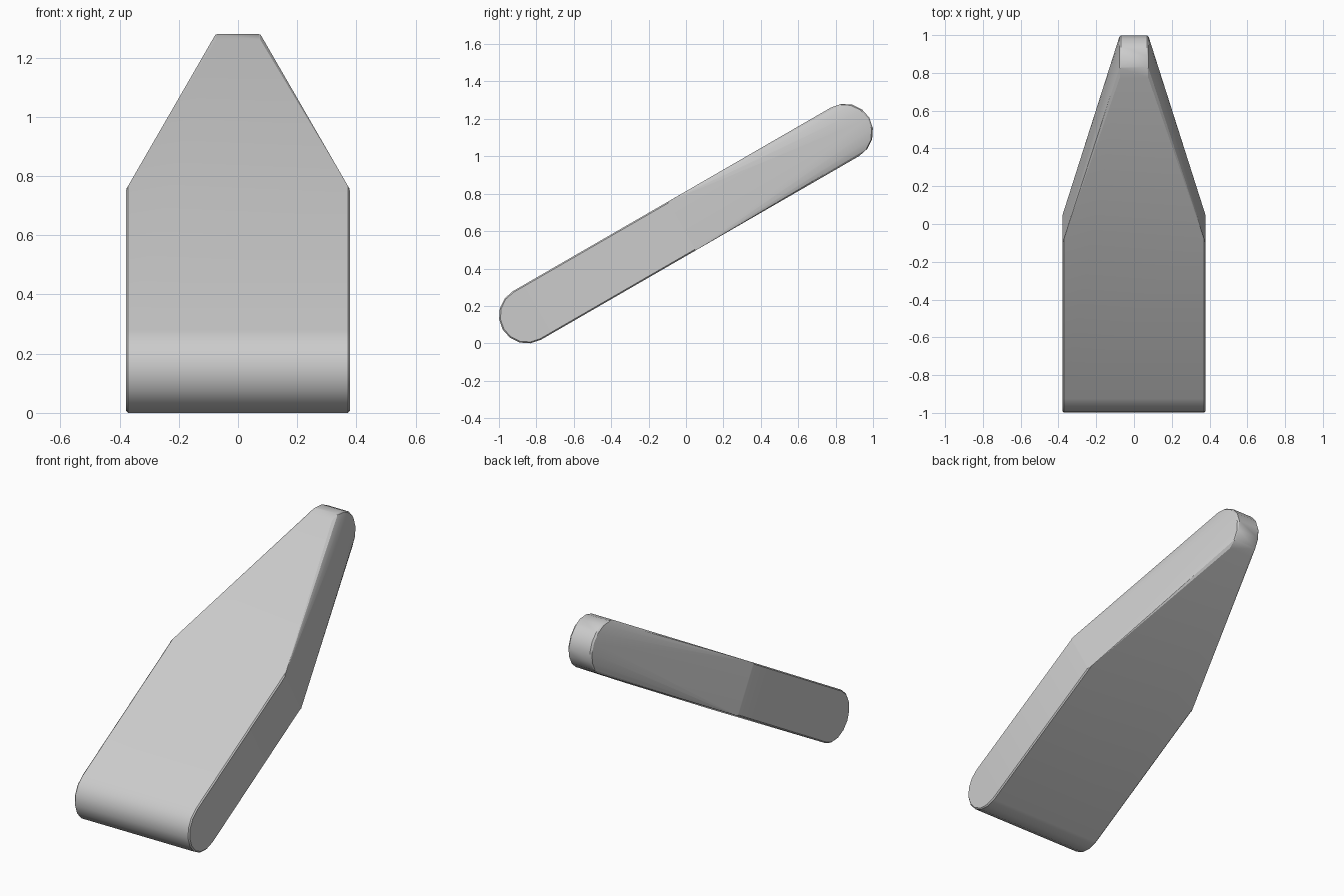
import bpy, bmesh
from math import sin, cos, pi, radians
from mathutils import Matrix

default = bpy.data.objects.get("Cube")
if default:
    bpy.data.objects.remove(default, do_unlink=True)

R = 0.15            # half thickness, also the radius of both rounded ends
REACH = 0.982       # distance from the middle to each end axis
WIDE, NARROW = 0.378, 0.075
STEPS = 8


def material(name, value):
    mat = bpy.data.materials.new(name)
    mat.use_nodes = True
    mat.diffuse_color = (value, value, value, 1)
    mat.node_tree.nodes["Principled BSDF"].inputs["Base Color"].default_value = (value, value, value, 1)
    return mat


def rounded_end(bm, centre, direction, half_width):
    """Half circle of points on both sides, facing along +y or -y."""
    for side in (-1, 1):
        for i in range(STEPS + 1):
            a = pi * i / STEPS - pi / 2
            bm.verts.new((side * half_width, centre + direction * R * cos(a), R * sin(a)))


# Slab: wide rounded end, straight shoulders, tapering to a narrow rounded end
bm = bmesh.new()
rounded_end(bm, -REACH, -1, WIDE)
for x in (-WIDE, WIDE):
    for z in (-R, R):
        bm.verts.new((x, -0.03, z))
rounded_end(bm, REACH, 1, NARROW)
bmesh.ops.convex_hull(bm, input=bm.verts[:])
bmesh.ops.dissolve_limit(bm, angle_limit=radians(1), verts=bm.verts[:], edges=bm.edges[:])
bmesh.ops.recalc_face_normals(bm, faces=bm.faces[:])

# Tilt the slab and lift it to the ground
bm.transform(Matrix.Translation((0, 0, 0.64)) @ Matrix.Rotation(radians(30), 4, 'X'))
mesh = bpy.data.meshes.new("tapered_slab")
bm.to_mesh(mesh)
bm.free()
slab = bpy.data.objects.new("tapered_slab", mesh)
bpy.context.collection.objects.link(slab)
mesh.materials.append(material("light grey", 0.6))

# Fine chamfer round the side outlines
bevel = slab.modifiers.new("edge_chamfer", 'BEVEL')
bevel.width = 0.007
bevel.segments = 1
bevel.limit_method = 'ANGLE'
bevel.angle_limit = radians(40)

bpy.context.view_layer.objects.active = slab
slab.select_set(True)
bpy.ops.object.modifier_apply(modifier=bevel.name)
bpy.ops.object.shade_smooth_by_angle(angle=radians(30))
